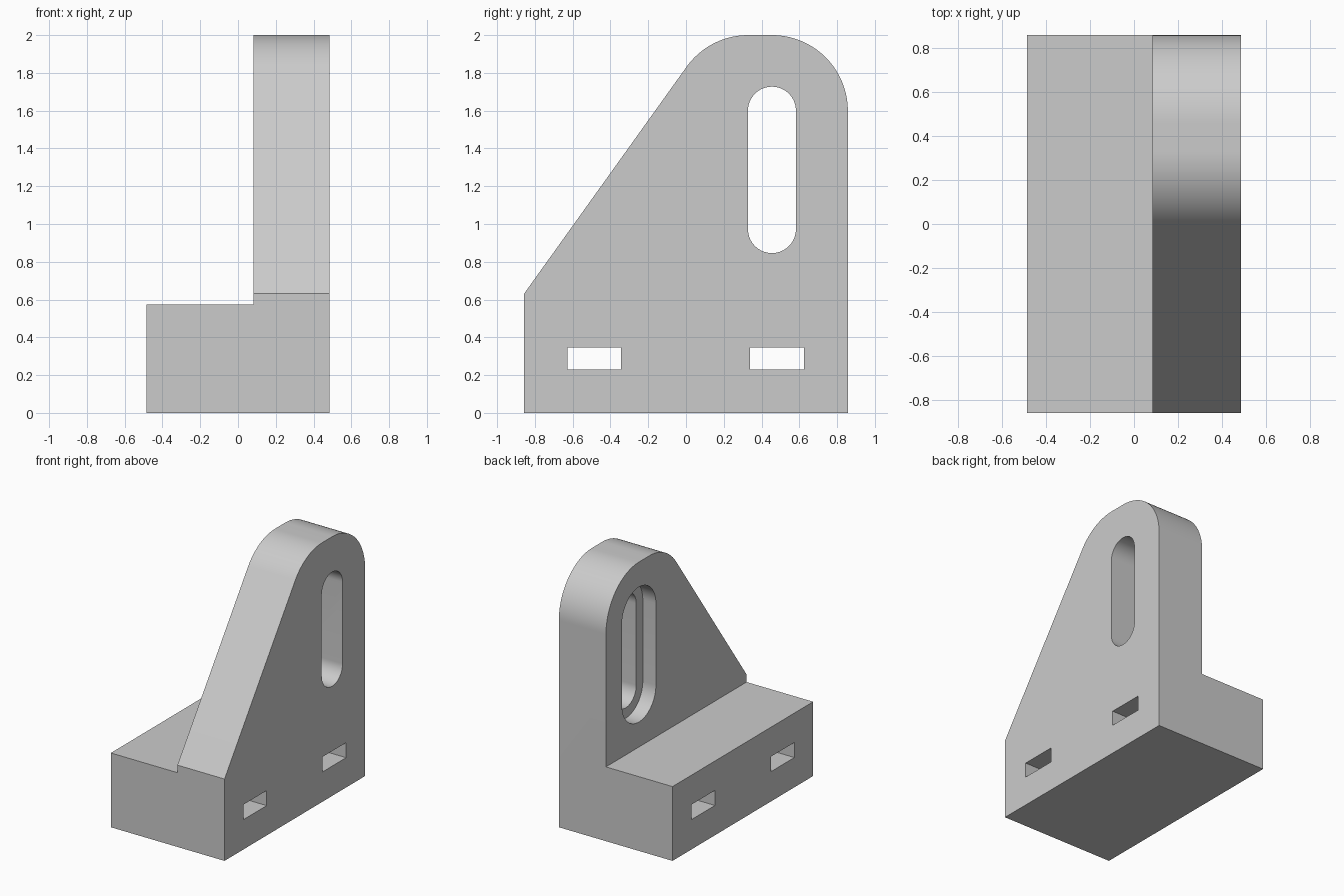
import bpy, bmesh
from math import sin, cos, radians

default = bpy.data.objects.get("Cube")
if default:
    bpy.data.objects.remove(default, do_unlink=True)

grey = bpy.data.materials.new("Plain grey")
grey.use_nodes = True
COLOUR = (0.6, 0.6, 0.6, 1)
grey.diffuse_color = COLOUR
grey.node_tree.nodes["Principled BSDF"].inputs["Base Color"].default_value = COLOUR

HALF_W, HALF_D = 0.485, 0.857
STEP_X, STEP_Z = 0.083, 0.573
SLOT_Y, SLOT_LOW, SLOT_HIGH = 0.455, 0.973, 1.6


def arc(cy, cz, r, start, end, steps=32):
    """Points (y, z) along an arc, angles in degrees."""
    angles = [radians(start + (end - start) * i / steps) for i in range(steps + 1)]
    return [(cy + r * cos(a), cz + r * sin(a)) for a in angles]


def prism(name, outline, x0, x1):
    """Extrude a (y, z) outline along x."""
    bm = bmesh.new()
    face = bm.faces.new([bm.verts.new((x0, y, z)) for y, z in outline])
    top = bmesh.ops.extrude_face_region(bm, geom=[face])["geom"]
    verts = [v for v in top if isinstance(v, bmesh.types.BMVert)]
    bmesh.ops.translate(bm, verts=verts, vec=(x1 - x0, 0, 0))
    bmesh.ops.recalc_face_normals(bm, faces=bm.faces)
    mesh = bpy.data.meshes.new(name)
    bm.to_mesh(mesh)
    bm.free()
    mesh.materials.append(grey)
    ob = bpy.data.objects.new(name, mesh)
    bpy.context.collection.objects.link(ob)
    return ob


def rect(y0, y1, z0, z1):
    return [(y0, z0), (y1, z0), (y1, z1), (y0, z1)]


def slot(r):
    return arc(SLOT_Y, SLOT_HIGH, r, 0, 180) + arc(SLOT_Y, SLOT_LOW, r, 180, 360)


# Body: side profile with rounded top and sloping front edge
profile = [(-HALF_D, 0), (HALF_D, 0)]
profile += arc(SLOT_Y, 1.6, HALF_D - SLOT_Y, 0, 90)
profile += arc(0.33, 1.6, 0.402, 90, 144.4)
profile += [(-HALF_D, 0.632)]
top = max(z for y, z in profile)
profile = [(y, z * 2 / top) for y, z in profile]
bracket = prism("bracket", profile, -HALF_W, HALF_W)

# Cutters: step, long slot, its wider recess, and two rectangular holes
cutters = [
    prism("step_cutter", rect(-1, 1, STEP_Z, 2.2), -0.7, STEP_X),
    prism("slot_cutter", slot(0.127), -0.6, 0.6),
    prism("recess_cutter", slot(0.207), -0.6, STEP_X + 0.112),
    prism("front_hole_cutter", rect(-0.628, -0.343, 0.23, 0.346), -0.6, 0.6),
    prism("back_hole_cutter", rect(0.34, 0.625, 0.23, 0.346), -0.6, 0.6),
]
bpy.ops.object.select_all(action="DESELECT")
bracket.select_set(True)
bpy.context.view_layer.objects.active = bracket
for cutter in cutters:
    cutter.hide_render = True
    mod = bracket.modifiers.new(cutter.name, "BOOLEAN")
    mod.operation = "DIFFERENCE"
    mod.solver = "EXACT"
    mod.object = cutter
    bpy.ops.object.modifier_apply(modifier=mod.name)
    bpy.data.objects.remove(cutter, do_unlink=True)

bpy.ops.object.shade_smooth_by_angle(angle=radians(30))
